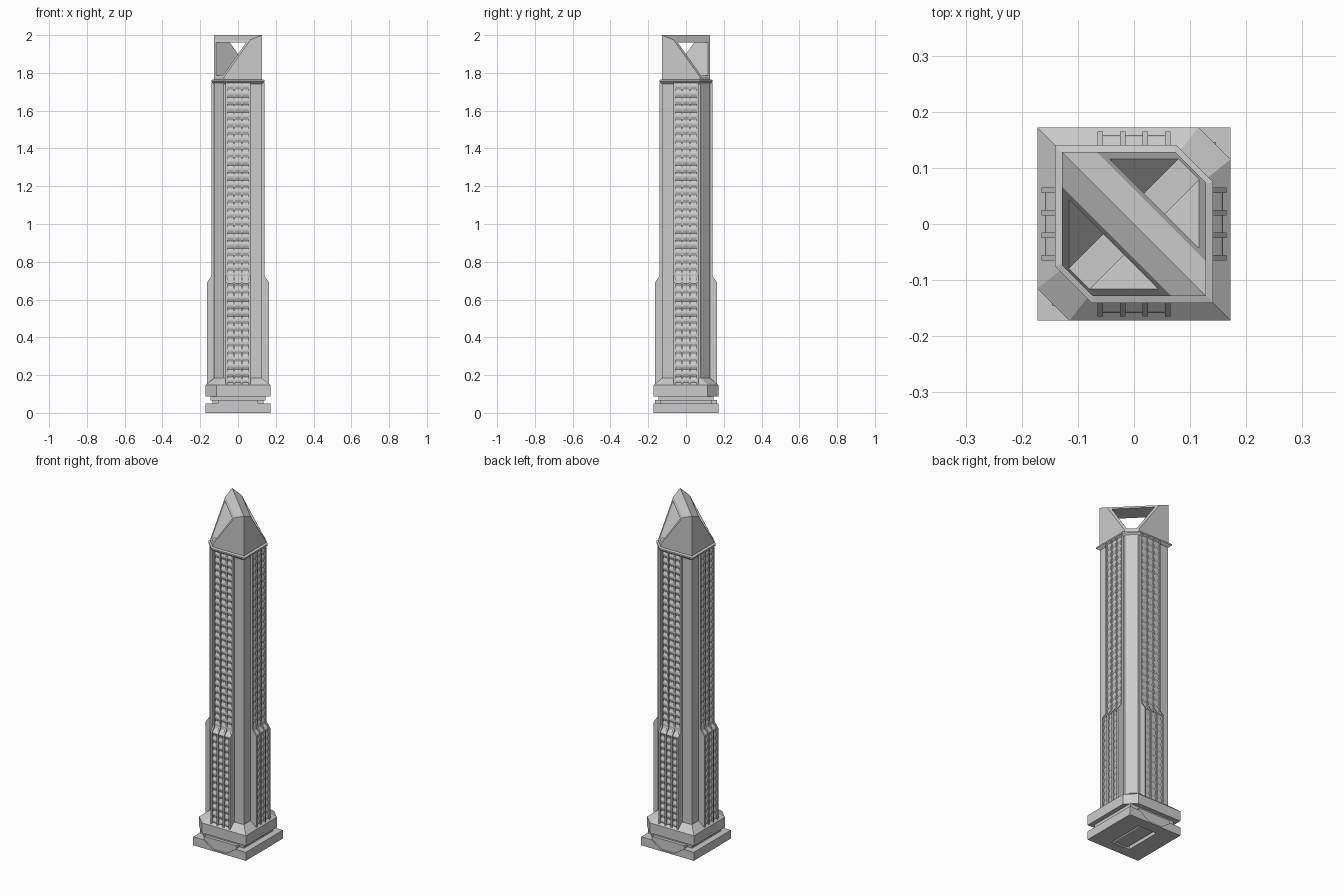
import bpy, bmesh, math
from mathutils import Matrix, Vector

if "Cube" in bpy.data.objects:
    bpy.data.objects.remove(bpy.data.objects["Cube"])


def make(name, bm, rot=0.0):
    bmesh.ops.recalc_face_normals(bm, faces=bm.faces[:])
    me = bpy.data.meshes.new(name)
    bm.to_mesh(me)
    bm.free()
    me.transform(Matrix.Rotation(rot, 4, 'Z'))
    ob = bpy.data.objects.new(name, me)
    bpy.context.collection.objects.link(ob)
    return ob


def hexagon(r, c):
    # square with two opposite corners cut off
    return [(-r, -c), (-c, -r), (r, -r), (r, c), (c, r), (-r, r)]


def loft(name, sections):
    # sections: (half width, corner cut start, z)
    bm = bmesh.new()
    rings = [[bm.verts.new((x, y, z)) for x, y in hexagon(r, c)] for r, c, z in sections]
    for a, b in zip(rings, rings[1:]):
        for i in range(6):
            j = (i + 1) % 6
            bm.faces.new((a[i], a[j], b[j], b[i]))
    bm.faces.new(rings[0])
    bm.faces.new(rings[-1])
    return make(name, bm)


def extrude_xz(name, profile, y0, y1, rot=0.0):
    bm = bmesh.new()
    a = [bm.verts.new((x, y0, z)) for x, z in profile]
    b = [bm.verts.new((x, y1, z)) for x, z in profile]
    n = len(profile)
    for i in range(n):
        j = (i + 1) % n
        bm.faces.new((a[i], a[j], b[j], b[i]))
    bm.faces.new(a)
    bm.faces.new(b)
    return make(name, bm, rot)


def box(name, r, z0, z1):
    return extrude_xz(name, [(-r, z0), (r, z0), (r, z1), (-r, z1)], -r, r)


def cut(ob, cutter):
    cutter.hide_render = True
    m = ob.modifiers.new("cut", 'BOOLEAN')
    m.operation, m.object, m.solver = 'DIFFERENCE', cutter, 'EXACT'
    bpy.context.view_layer.objects.active = ob
    bpy.ops.object.modifier_apply(modifier=m.name)
    bpy.data.objects.remove(cutter)


# Base slab with a trough through it and an open underside
trough = [(0.105, 0.05), (0.042, 0.008), (-0.042, 0.008), (-0.105, 0.05)]
slab = extrude_xz("base_slab", [(-0.172, 0), (0.172, 0), (0.172, 0.05)] + trough
                  + [(-0.172, 0.05)], -0.172, 0.172)
cut(slab, extrude_xz("slab_cutter", [(-0.06, -0.02), (0.06, -0.02), (0.06, 0.03), (-0.06, 0.03)],
                     -0.11, 0.11))
extrude_xz("base_keel", [(0.105, 0.068), *trough, (-0.105, 0.068)], -0.165, 0.165)
box("base_neck", 0.135, 0.045, 0.07)
box("base_collar", 0.146, 0.066, 0.09)
loft("plinth", [(0.172, 0.115, 0.088), (0.172, 0.115, 0.147), (0.128, 0.08, 0.184)])

# Shaft and top ledge
loft("shaft", [(0.127, 0.078, 0.15), (0.127, 0.078, 1.755)])
loft("top_ledge", [(0.128, 0.072, 1.742), (0.141, 0.075, 1.754), (0.141, 0.075, 1.762),
                   (0.128, 0.072, 1.766)])


# Ribs and sawtooth window bands on all four sides
def face_depth(z, low, high):
    t = min(max((z - 0.69) / 0.035, 0), 1)
    return low + (high - low) * t


rib = [(0.12, 0.15), (0.165, 0.15), (0.165, 0.69), (0.14, 0.725), (0.14, 1.75), (0.12, 1.75)]
floors = 40
step = 1.6 / floors
windows = [(0.12, 0.15)]
for k in range(floors):
    z = 0.15 + k * step
    for f, inset in ((0.02, 0.006), (0.4, 0.0), (0.6, 0.0), (0.98, 0.006)):
        zz = z + f * step
        windows.append((face_depth(zz, 0.159, 0.136) - inset, zz))
windows.append((0.12, 1.75))
for side in range(4):
    a = side * math.pi / 2
    for y in (-0.06, -0.02, 0.02, 0.06):
        extrude_xz("rib", rib, y - 0.005, y + 0.005, a)
    for y in (-0.04, 0.0, 0.04):
        extrude_xz("window_band", windows, y - 0.0155, y + 0.0155, a)

# Crown: wedge roof along the diagonal, pierced by a tapered opening
R, S, C = 0.128, 0.066, 0.074
pts = [(x, y, 1.76) for x, y in hexagon(R, C)]
for s in (1, -1):
    pts += [(s * R, s * C, 1.778), (s * C, s * R, 1.778),
            (s * R, -s * S, 1.975), (-s * S, s * R, 1.975), (s * R, -s * R, 2.0)]
bm = bmesh.new()
for p in pts:
    bm.verts.new(p)
bmesh.ops.convex_hull(bm, input=bm.verts[:])
bmesh.ops.dissolve_limit(bm, angle_limit=0.02, verts=bm.verts[:], edges=bm.edges[:])
crown = make("crown", bm)
cut(crown, extrude_xz("crown_cutter", [(-0.026, 1.787), (0.026, 1.787), (0.112, 1.96),
                                       (-0.112, 1.96)], -0.4, 0.4, -math.pi / 4))
